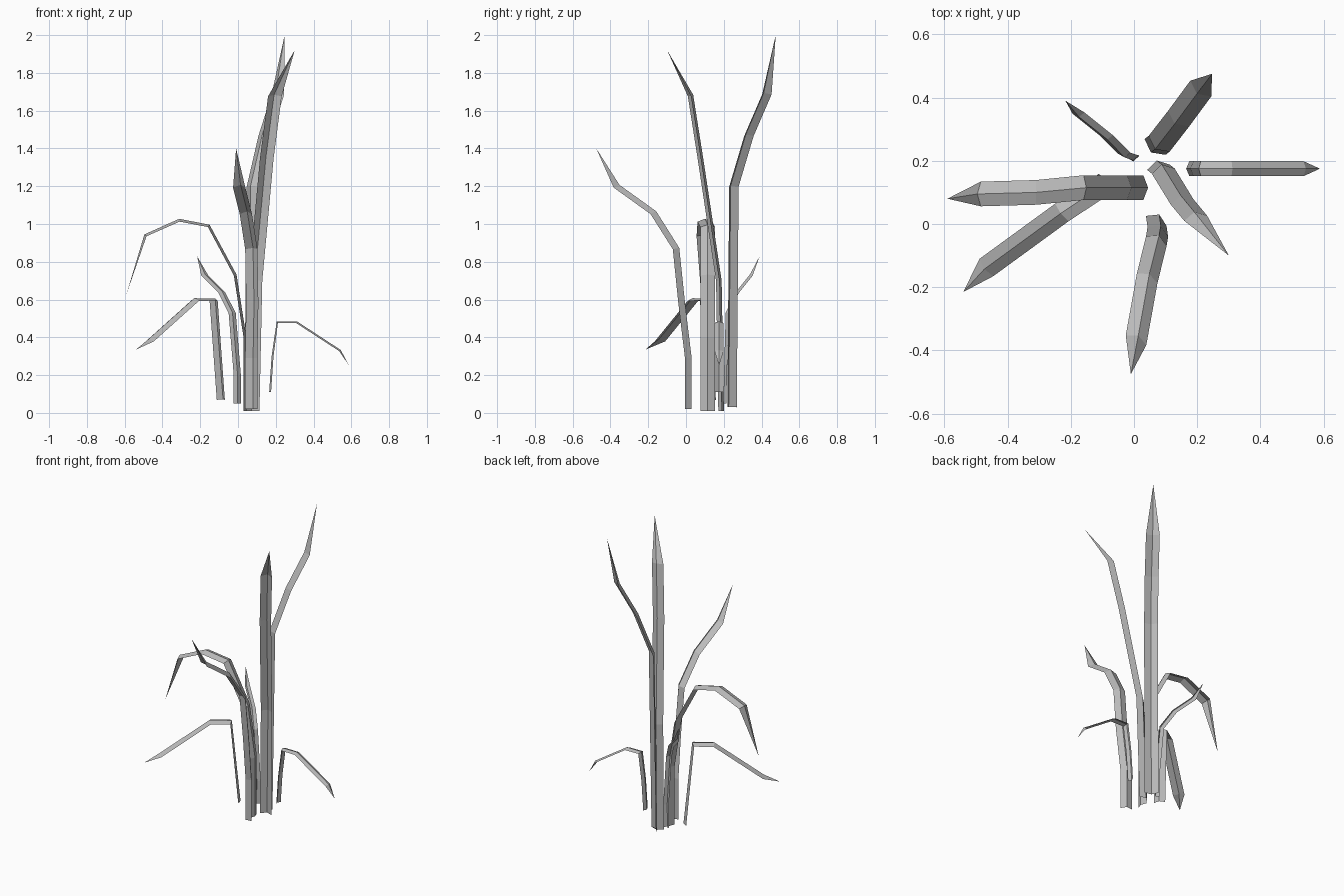
import bpy
import bmesh
from mathutils import Vector

cube = bpy.data.objects.get("Cube")
if cube:
    bpy.data.objects.remove(cube, do_unlink=True)

grey = bpy.data.materials.new("leaf_grey")
grey.use_nodes = True
colour = (0.5, 0.5, 0.5, 1)
grey.diffuse_color = colour
grey.node_tree.nodes["Principled BSDF"].inputs["Base Color"].default_value = colour


def blade(name, path, across, width, fold):
    """Folded strip along a path, spread in the direction across, closing to a point."""
    pts = [Vector(p) for p in path]
    side = Vector((*across, 0)).normalized()
    bm = bmesh.new()
    rows = []
    for i, p in enumerate(pts[:-1]):
        along = (pts[i + 1] - p).normalized()
        if i:
            along += (p - pts[i - 1]).normalized()
        keel = along.cross(side).normalized() * fold
        offsets = (side * width / 2 - keel / 2, keel / 2, -side * width / 2 - keel / 2)
        rows.append([bm.verts.new(p + o) for o in offsets])
    for low, high in zip(rows, rows[1:]):
        for k in range(2):
            bm.faces.new((low[k], low[k + 1], high[k + 1], high[k]))
    tip = bm.verts.new(pts[-1])
    for k in range(2):
        bm.faces.new((rows[-1][k], rows[-1][k + 1], tip))
    mesh = bpy.data.meshes.new(name)
    bm.to_mesh(mesh)
    bm.free()
    mesh.materials.append(grey)
    bpy.context.collection.objects.link(bpy.data.objects.new(name, mesh))


# Tall upright blades
blade("tall_back_blade", [(.06, .235, .03), (.073, .245, 1.2), (.135, .325, 1.47),
                          (.205, .42, 1.69), (.247, .475, 2)], (-.8, .6), .083, .022)
blade("tall_front_blade", [(.075, .19, .01), (.09, .178, .7), (.15, .08, 1.35),
                           (.193, .028, 1.68), (.3, -.1, 1.92)], (.97, .22), .074, .022)
blade("front_blade", [(.075, .02, .02), (.075, .02, .29), (.08, -.015, .58), (.075, -.045, .87),
                      (.045, -.165, 1.06), (.01, -.36, 1.2), (-.01, -.475, 1.4)],
      (.9, -.43), .072, .022)

# Arching blades
blade("right_arching_blade", [(.037, .115, .01), (.037, .115, .4), (-.015, .115, .73),
                              (-.155, .115, .99), (-.31, .1, 1.02), (-.49, .095, .94),
                              (-.59, .08, .63)], (0, -1), .078, .015)
blade("right_drooping_blade", [(-.085, .135, .07), (-.125, .105, .6), (-.23, .035, .6),
                               (-.47, -.14, .385), (-.54, -.215, .335)], (.61, -.79), .07, .015)
blade("left_drooping_blade", [(.17, .175, .11), (.183, .175, .3), (.208, .175, .48),
                              (.31, .175, .48), (.54, .175, .33), (.588, .175, .25)],
      (0, 1), .047, .01)

# Small back blade
blade("small_back_blade", [(-.003, .205, .05), (-.003, .208, .2), (-.03, .217, .53),
                           (-.085, .273, .64), (-.175, .345, .73), (-.217, .39, .83)],
      (-1, -.1), .038, .014)
